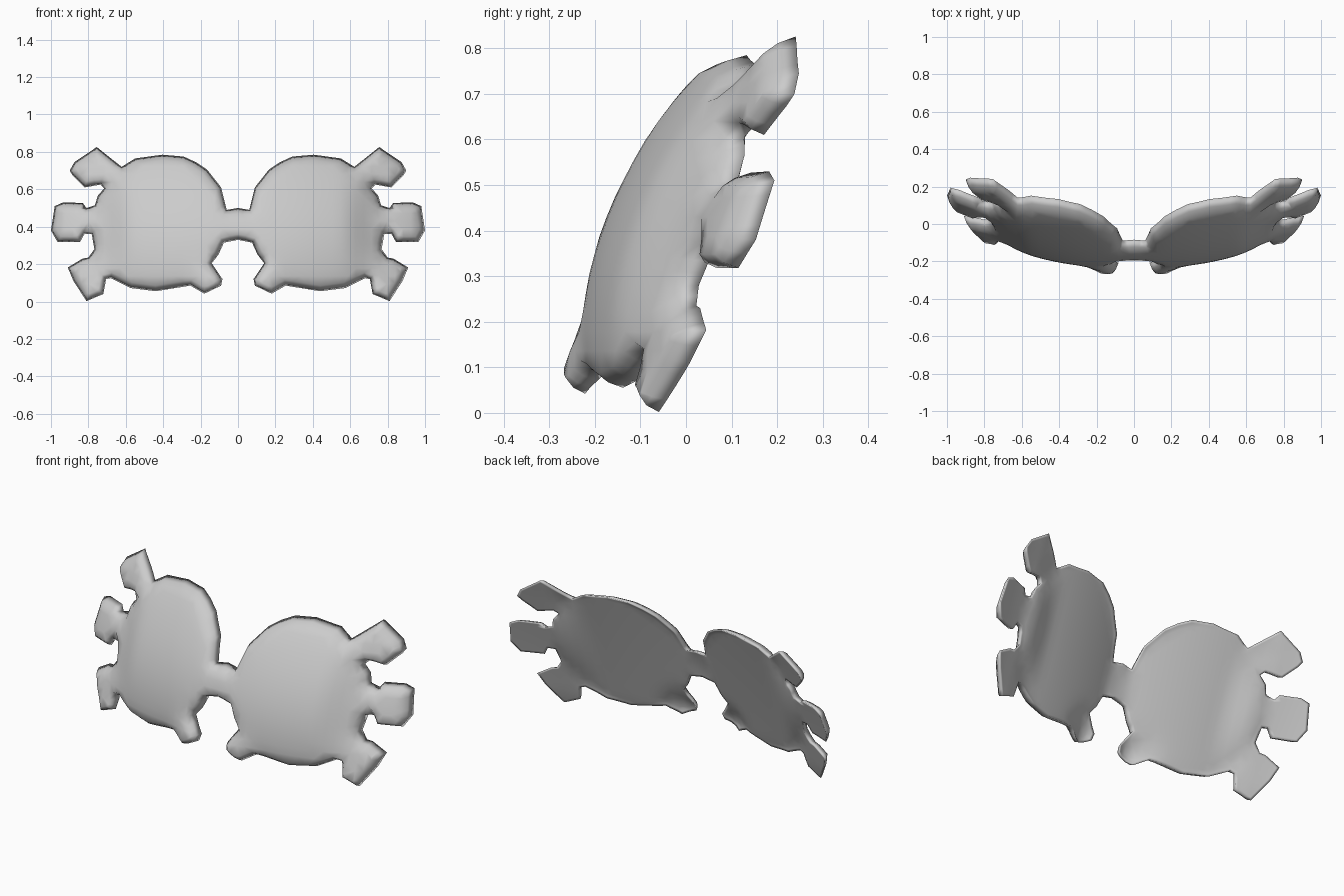
import bpy, bmesh, math
from mathutils import Vector
from mathutils.geometry import delaunay_2d_cdt, intersect_point_line

if "Cube" in bpy.data.objects:
    bpy.data.objects.remove(bpy.data.objects["Cube"])

# Front outline of the right half: bridge, round lens, four tabs
HALF = [(0.06, .49), (.07, .53), (.09, .61), (.165, .705), (.225, .745), (.29, .775),
        (.405, .785), (.55, .765), (.622, .72), (.755, .826), (.875, .745), (.90, .70),
        (.885, .675), (.82, .61), (.735, .625), (.715, .605), (.75, .565), (.765, .515),
        (.81, .50), (.83, .527), (.935, .53), (.98, .51), (1.0, .38), (.965, .318),
        (.845, .318), (.82, .362), (.782, .36), (.768, .28), (.80, .235), (.83, .23),
        (.91, .182), (.88, .11), (.81, .002), (.72, .04), (.705, .12), (.68, .125),
        (.575, .072), (.44, .055), (.255, .085), (.18, .042), (.09, .085), (.083, .12),
        (.14, .205), (.105, .25), (.075, .315)]
HALF = [(0, .50)] + HALF + [(0, .33)]
corners = [Vector(p) for p in HALF] + [Vector((-x, z)) for x, z in HALF[-2:0:-1]]
corners.reverse()


def edges(loop):
    return zip(loop, loop[1:] + loop[:1])


def densify(loop, step=.04):
    out = []
    for a, b in edges(loop):
        n = max(1, math.ceil((b - a).length / step))
        out += [a.lerp(b, i / n) for i in range(n)]
    return out


def edge_distance(p):
    best = 9
    for a, b in edges(corners):
        t = intersect_point_line(p, a, b)[1]
        best = min(best, (p - a.lerp(b, min(1, max(0, t)))).length)
    return best


def inside(p):
    hit = False
    for a, b in edges(corners):
        if (a.y > p.y) != (b.y > p.y) and p.x < a.x + (p.y - a.y) * (b.x - a.x) / (b.y - a.y):
            hit = not hit
    return hit


def inset(loop, d):
    out = []
    for i, p in enumerate(loop):
        u = (p - loop[i - 1]).normalized()
        v = (loop[(i + 1) % len(loop)] - p).normalized()
        n = Vector((-u.y - v.y, u.x + v.x)).normalized()
        k = max(.5, n.dot(Vector((-u.y, u.x)))) if u.cross(v) > 0 else 1
        q = p + n * d / k
        if inside(q) and edge_distance(q) > .8 * d:
            out.append(q)
    return out


def inner_tab(x, z):
    return math.exp(-((abs(x) - .14) ** 2 + (z - .07) ** 2) / .0085)


# Curved front surface: leans back with height, wraps back at the sides
def front_y(x, z):
    x0, x = x, abs(x)
    y = -.235 + .63 * max(0, z - .12) ** 2 + .32 * max(0, x - .1) ** 2
    w = min(1, max(0, (x - .55) / .2))
    w = w * w * (3 - 2 * w)
    y += w * (.055 - .55 * (z - .42) ** 2 - .12 * max(0, x - .77))
    return y - .04 * inner_tab(x, z)


def front_offset(d):
    pts = [(0, 1), (.012, .45), (.03, .08), (.07, 0)]
    for (a, u), (b, v) in zip(pts, pts[1:]):
        if d <= b:
            return u + (v - u) * (d - a) / (b - a)
    return 0


# The back spans each lens in straight vertical chords
def back_offset(x, z, d):
    return .6 * max(0, .36 ** 2 - (abs(x) - .42) ** 2 - (z - .42) ** 2)


outline = densify(corners)
pts = outline + inset(outline, .012) + inset(outline, .03)
for i in range(-24, 25):
    for j in range(21):
        p = Vector((i * .042, .01 + j * .042))
        if inside(p) and edge_distance(p) > .046:
            pts.append(p)
res = delaunay_2d_cdt(pts, [], [list(range(len(outline)))], 1, 1e-5)
verts, faces = res[0], res[2]

bm = bmesh.new()
front, back = [], []
for p in verts:
    d = edge_distance(p)
    y = front_y(p.x, p.y)
    t = .06 * (1 - .4 * inner_tab(p.x, p.y))
    f = bm.verts.new((p.x, y + t * front_offset(d), p.y))
    front.append(f)
    back.append(f if d < 1e-4 else
                bm.verts.new((p.x, y + t + back_offset(p.x, p.y, d), p.y)))
for face in faces:
    bm.faces.new([front[i] for i in face])
    if any(back[i] is not front[i] for i in face):
        bm.faces.new([back[i] for i in reversed(face)])
bmesh.ops.recalc_face_normals(bm, faces=bm.faces)
for f in bm.faces:
    f.smooth = True

me = bpy.data.meshes.new("twin_lens_shell")
bm.to_mesh(me)
bm.free()
ob = bpy.data.objects.new("twin_lens_shell", me)
bpy.context.collection.objects.link(ob)
